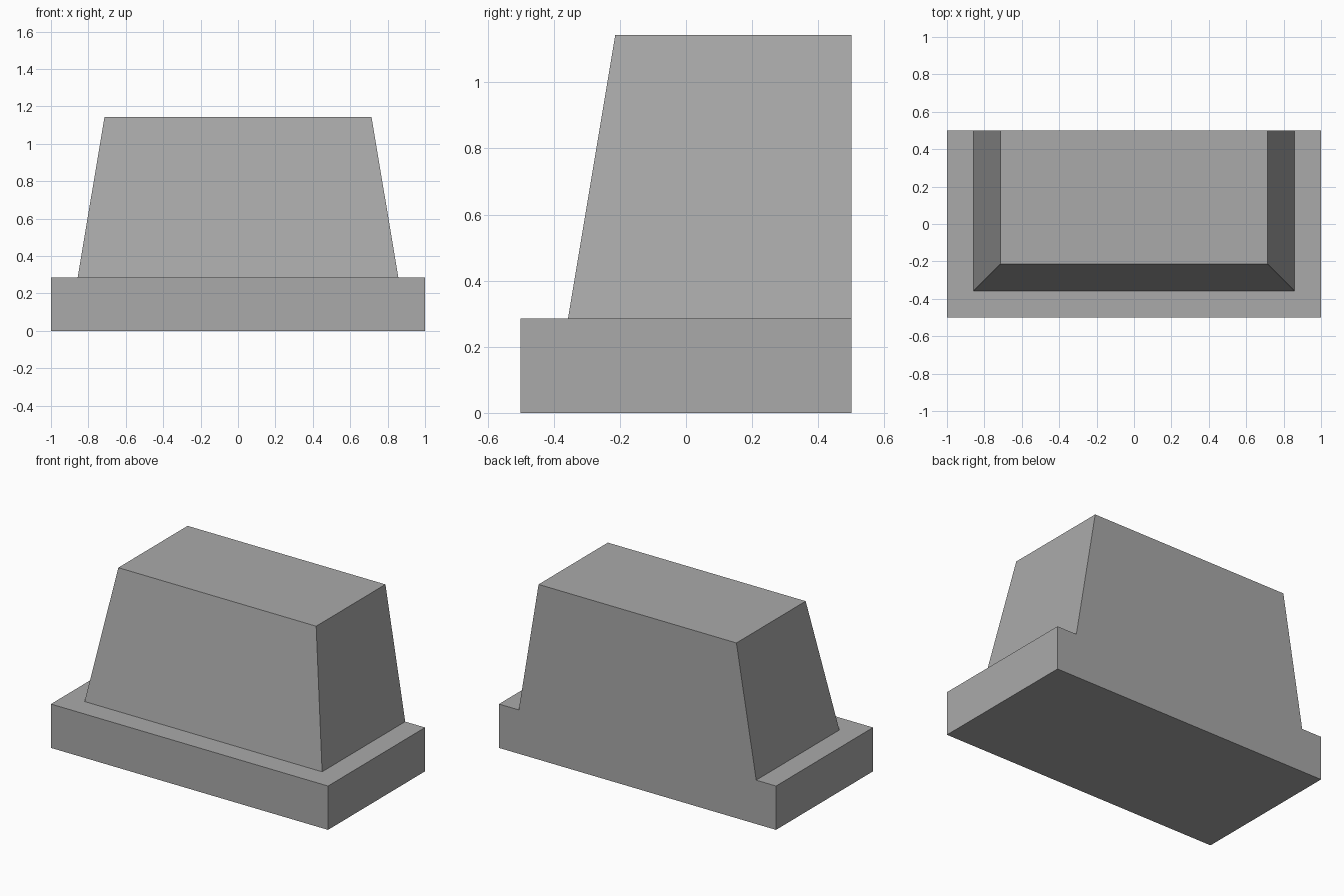
import bpy
import bmesh

cube = bpy.data.objects.get("Cube")
if cube:
    bpy.data.objects.remove(cube, do_unlink=True)

# Plain grey material
grey = bpy.data.materials.new("plain grey")
grey.use_nodes = True
color = (0.4, 0.4, 0.4, 1)
grey.diffuse_color = color
grey.node_tree.nodes["Principled BSDF"].inputs["Base Color"].default_value = color

BACK = 0.5
# Section from floor to top: half width, front y, height
section = [(1, -0.5, 0), (0.857, -0.357, 0.286), (0.714, -0.214, 1.143)]
section.insert(1, (1, -0.5, 0.286))

bm = bmesh.new()

# U-shaped rows: back left, front left, front right, back right
rows = [[bm.verts.new(p) for p in ((w, BACK, z), (w, front, z), (-w, front, z), (-w, BACK, z))]
        for w, front, z in section]

# Plinth sides, ledge and tapered sides
for low, high in zip(rows, rows[1:]):
    for i in range(3):
        bm.faces.new((low[i], low[i + 1], high[i + 1], high[i]))

# Underside, flat top and one continuous flat back
bm.faces.new(rows[0])
bm.faces.new(rows[-1])
bm.faces.new([r[0] for r in rows] + [r[3] for r in reversed(rows)])
bmesh.ops.recalc_face_normals(bm, faces=bm.faces)

mesh = bpy.data.meshes.new("tapered_block_on_plinth")
bm.to_mesh(mesh)
bm.free()
mesh.materials.append(grey)
block = bpy.data.objects.new("tapered_block_on_plinth", mesh)
bpy.context.collection.objects.link(block)
